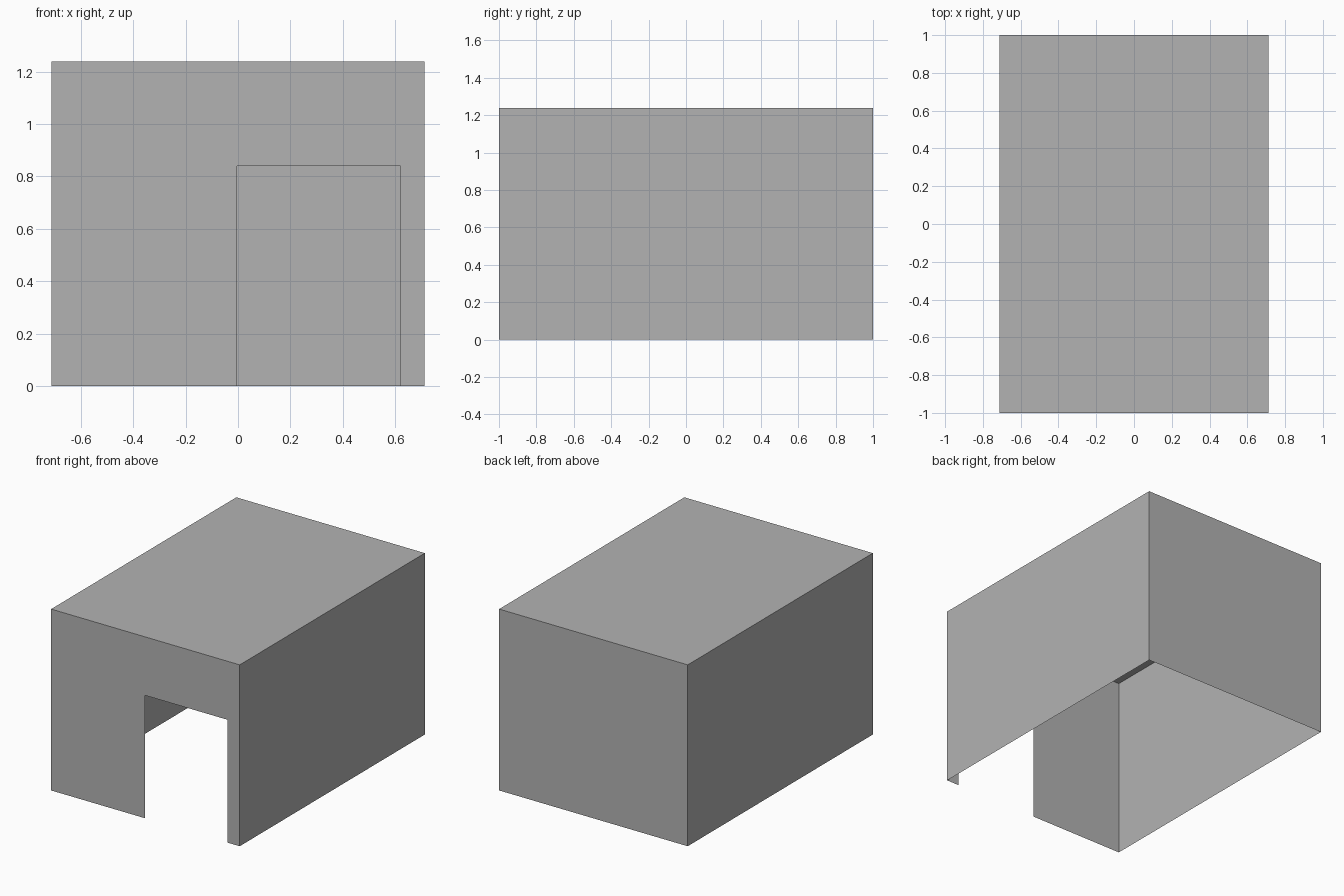
import bpy
import bmesh
from mathutils import Vector

cube = bpy.data.objects.get("Cube")
if cube:
    bpy.data.objects.remove(cube, do_unlink=True)

# Overall half width, half depth and height; doorway edges
W, D, H = 0.713, 1.0, 1.24
DOOR_L, DOOR_R, DOOR_H = -0.003, 0.62, 0.84

grey = bpy.data.materials.new("plain grey")
grey.use_nodes = True
colour = (0.45, 0.45, 0.45, 1.0)
grey.diffuse_color = colour
grey.node_tree.nodes["Principled BSDF"].inputs["Base Color"].default_value = colour


def panel(name, points, outward):
    """Thin single-sheet panel whose face points outward."""
    bm = bmesh.new()
    face = bm.faces.new([bm.verts.new(p) for p in points])
    face.normal_update()
    if face.normal.dot(Vector(outward)) < 0:
        face.normal_flip()
    mesh = bpy.data.meshes.new(name)
    bm.to_mesh(mesh)
    bm.free()
    mesh.materials.append(grey)
    obj = bpy.data.objects.new(name, mesh)
    bpy.context.collection.objects.link(obj)
    return obj


# Side walls
for name, s in (("left_wall", 1), ("right_wall", -1)):
    panel(name, [(s * W, -D, 0), (s * W, D, 0), (s * W, D, H), (s * W, -D, H)], (s, 0, 0))

# Back wall and flat roof; the underside stays open
panel("back_wall", [(-W, D, 0), (W, D, 0), (W, D, H), (-W, D, H)], (0, 1, 0))
panel("roof", [(-W, -D, H), (W, -D, H), (W, D, H), (-W, D, H)], (0, 0, 1))

# Front wall outline stepping around the doorway
outline = [(-W, 0), (DOOR_L, 0), (DOOR_L, DOOR_H), (DOOR_R, DOOR_H),
           (DOOR_R, 0), (W, 0), (W, H), (-W, H)]
panel("front_wall", [(x, -D, z) for x, z in outline], (0, -1, 0))
